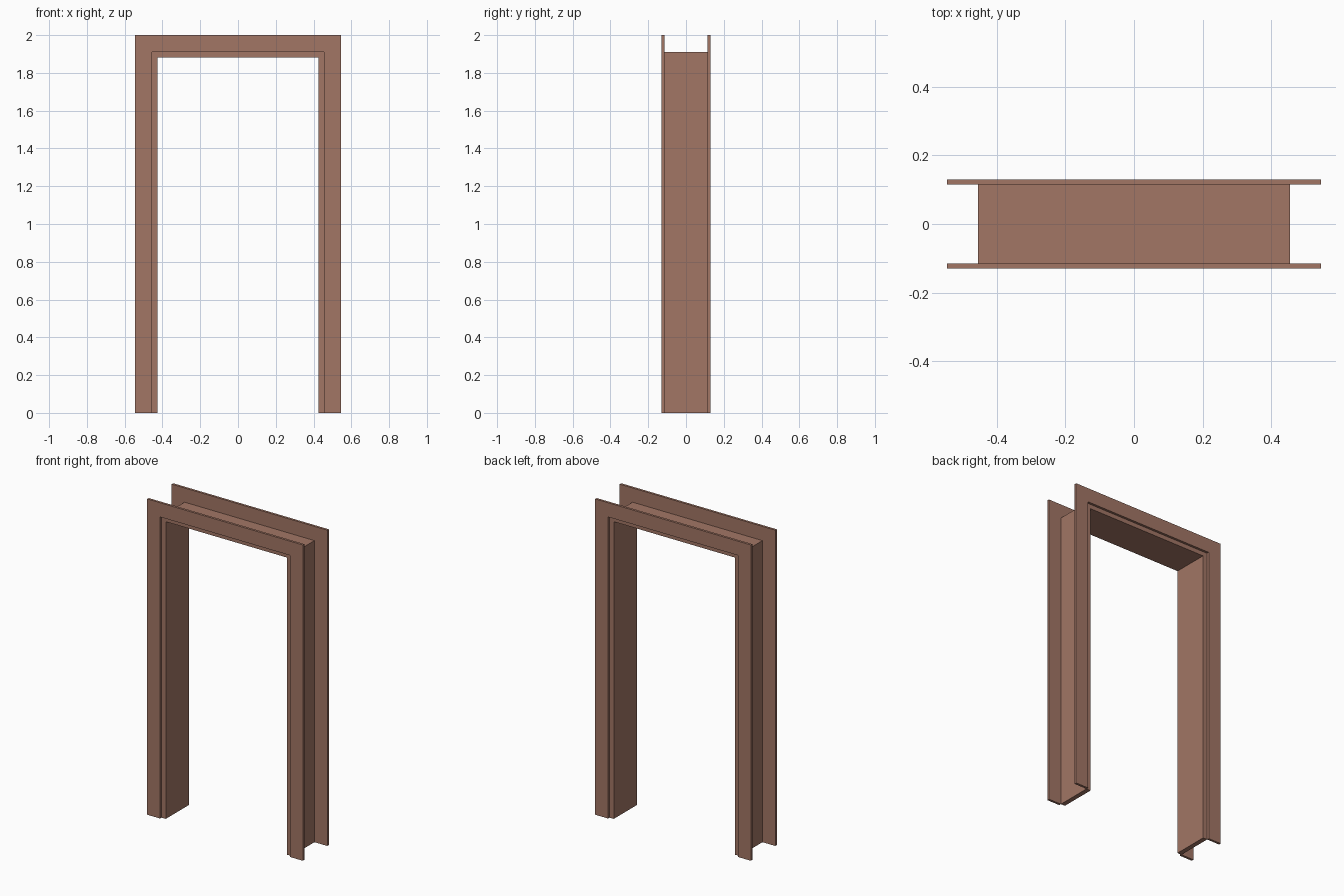
import bpy

if "Cube" in bpy.data.objects:
    bpy.data.objects.remove(bpy.data.objects["Cube"])

mat = bpy.data.materials.new("brown_wood")
mat.diffuse_color = (0.36, 0.18, 0.13, 1)
mat.use_nodes = True
mat.node_tree.nodes["Principled BSDF"].inputs["Base Color"].default_value = mat.diffuse_color


def box(name, x0, x1, y0, y1, z0, z1):
    bpy.ops.mesh.primitive_cube_add(size=1, location=((x0 + x1) / 2, (y0 + y1) / 2, (z0 + z1) / 2))
    ob = bpy.context.object
    ob.name = name
    ob.scale = (x1 - x0, y1 - y0, z1 - z0)
    bpy.ops.object.transform_apply(location=True, rotation=True, scale=True)
    ob.data.materials.append(mat)
    return ob


OUT, MID, IN = 0.545, 0.455, 0.425      # casing outside, casing inside, opening
TOP, HEAD, LOW = 2.0, 1.91, 1.882       # casing top, jamb top, opening top
DEPTH, FACE = 0.115, 0.13               # jamb depth, casing face

# Jamb lining: two sides and the head between them
for side, s in (("left", -1), ("right", 1)):
    xs = sorted((s * IN, s * MID))
    box(side + "_jamb", *xs, -DEPTH, DEPTH, 0, HEAD)
box("head_jamb", -IN, IN, -DEPTH, DEPTH, LOW, HEAD)

# Flat casing boards on the front and back faces
for face, f in (("front", -1), ("back", 1)):
    ys = sorted((f * DEPTH, f * FACE))
    for side, s in (("left", -1), ("right", 1)):
        xs = sorted((s * MID, s * OUT))
        box(f"{face}_{side}_casing", *xs, *ys, 0, TOP)
    box(face + "_head_casing", -MID, MID, *ys, HEAD, TOP)
